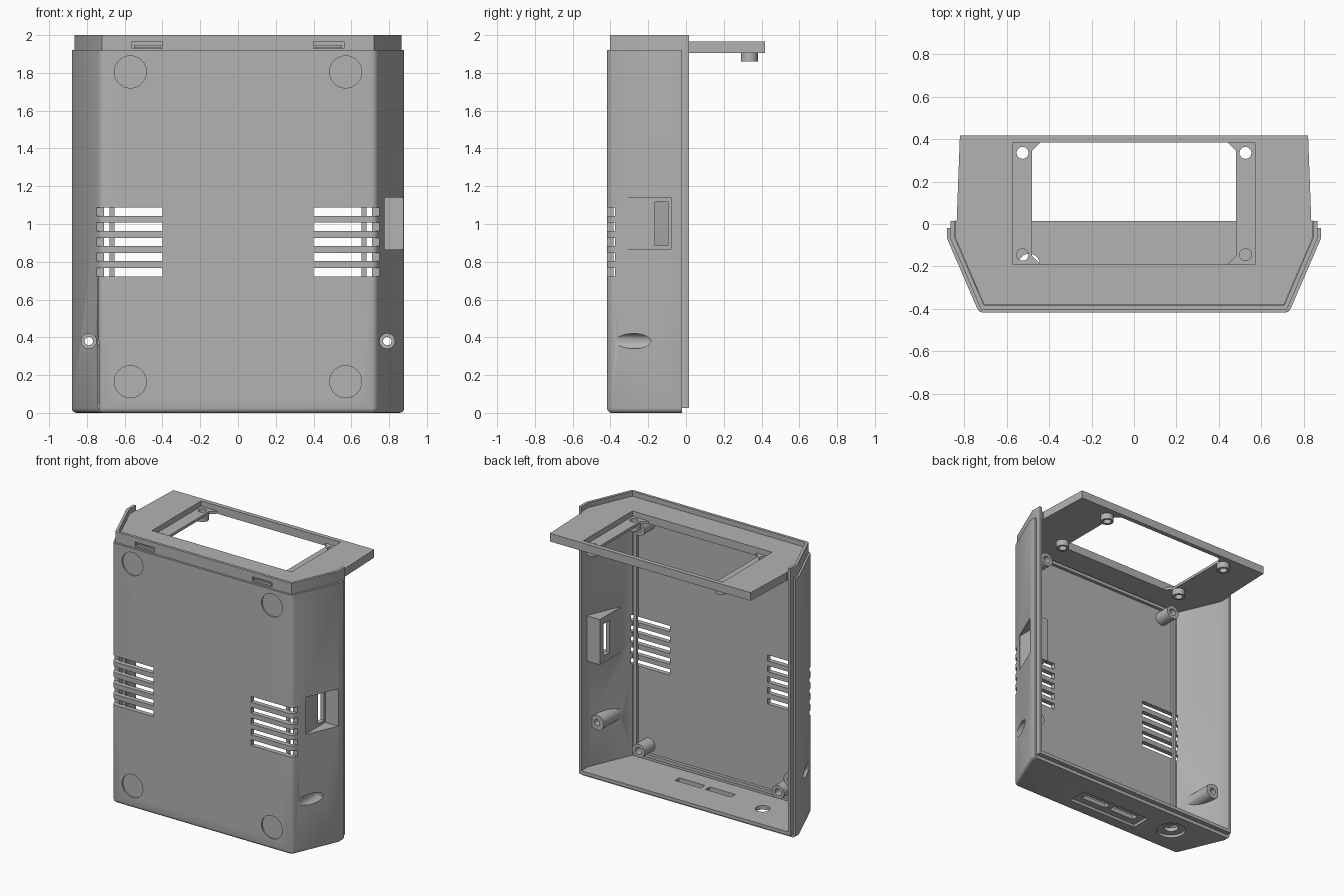
import bpy, bmesh, math
from mathutils import Matrix, Vector

cube = bpy.data.objects.get("Cube")
if cube:
    bpy.data.objects.remove(cube)

gray = bpy.data.materials.new("matte_gray")
gray.use_nodes = True
tone = (0.45, 0.45, 0.45, 1)
gray.diffuse_color = tone
gray.node_tree.nodes["Principled BSDF"].inputs["Base Color"].default_value = tone


def to_object(bm, name):
    bmesh.ops.recalc_face_normals(bm, faces=bm.faces)
    mesh = bpy.data.meshes.new(name)
    bm.to_mesh(mesh)
    bm.free()
    mesh.materials.append(gray)
    obj = bpy.data.objects.new(name, mesh)
    bpy.context.collection.objects.link(obj)
    return obj


def box(x, y, z, name="helper"):
    bm = bmesh.new()
    size = Vector((x[1] - x[0], y[1] - y[0], z[1] - z[0]))
    mid = Vector((sum(x), sum(y), sum(z))) / 2
    bmesh.ops.create_cube(bm, size=1, matrix=Matrix.Translation(mid) @ Matrix.Diagonal(size).to_4x4())
    return to_object(bm, name)


def cylinder(center, radius, span, axis="Y", name="helper"):
    """Cylinder along y or z; center gives the two other coordinates."""
    bm = bmesh.new()
    mid = sum(span) / 2
    if axis == "Y":
        mat = Matrix.Translation((center[0], mid, center[1])) @ Matrix.Rotation(math.pi / 2, 4, "X")
    else:
        mat = Matrix.Translation((center[0], center[1], mid))
    bmesh.ops.create_cone(bm, cap_ends=True, segments=32, radius1=radius, radius2=radius,
                          depth=span[1] - span[0], matrix=mat)
    return to_object(bm, name)


def prism(points, z, name="helper", soften=0):
    """Extrude a plan outline; soften rounds the bottom and front edges."""
    bm = bmesh.new()
    face = bm.faces.new([bm.verts.new((px, py, z[0])) for px, py in points])
    top = bmesh.ops.extrude_face_region(bm, geom=[face])["geom"]
    bmesh.ops.translate(bm, vec=(0, 0, z[1] - z[0]), verts=[v for v in top if isinstance(v, bmesh.types.BMVert)])
    if soften:
        back = max(p[1] for p in points)
        front = min(p[1] for p in points)
        chosen = []
        for e in bm.edges:
            a, b = (v.co for v in e.verts)
            bottom = a.z == b.z == z[0] and min(a.y, b.y) < back - 0.01
            upright = a.z != b.z and max(a.y, b.y) < front + 0.01
            if bottom or upright:
                chosen.append(e)
        bmesh.ops.bevel(bm, geom=chosen, offset=soften, segments=4, profile=0.5, affect="EDGES", clamp_overlap=True)
    return to_object(bm, name)


def combine(target, other, operation):
    mod = target.modifiers.new("combine", "BOOLEAN")
    mod.operation, mod.solver, mod.object = operation, "EXACT", other
    bpy.context.view_layer.update()
    graph = bpy.context.evaluated_depsgraph_get()
    mesh = bpy.data.meshes.new_from_object(target.evaluated_get(graph))
    target.modifiers.clear()
    target.data = mesh
    bpy.data.objects.remove(other)


def outline(inset, back):
    """Half-octagon plan of the case, shrunk evenly by inset."""
    half = [(0.88 - inset, back), (0.88 - inset, -0.07 + 0.208 * inset),
            (0.73 - 0.655 * inset, -0.418 + inset)]
    return half + [(-px, py) for px, py in reversed(half)]


# Case: outer skin, thinner tongue along the open edges, hollow inside
case = prism(outline(0, -0.02), (0, 1.92), "case", soften=0.025)
combine(case, prism(outline(0.015, 0.015), (0.025, 2.0)), "UNION")
combine(case, prism(outline(0.035, 0.5), (0.05, 2.2)), "DIFFERENCE")

# Inner ribs, screw posts, side screw tubes and the switch housing
extras = [box((-0.667, 0.667), (-0.41, -0.36), (z - 0.012, z + 0.012)) for z in (0.09, 1.88)]
for s in (-1, 1):
    extras.append(box(sorted((s * 0.655, s * 0.68)), (-0.41, -0.36), (0.09, 1.88)))
    extras.append(cylinder((s * 0.79, 0.38), 0.055, (-0.5, -0.09)))
    extras += [cylinder((s * 0.57, z), 0.05, (-0.41, -0.26)) for z in (0.165, 1.805)]
extras.append(box((0.74, 0.95), (-0.34, -0.05), (0.835, 1.17)))
for part in extras:
    combine(part, prism(outline(0.022, 0.01), (0.03, 1.9)), "INTERSECT")
    combine(case, part, "UNION")

# Cut-outs: vents, foot recesses, screw holes, latch slots
cuts = []
for s in (-1, 1):
    for row in range(5):
        z = 0.745 + row * 0.08
        cuts.append(box(sorted((s * 0.4, s * 0.75)), (-0.5, -0.375), (z - 0.022, z + 0.022)))
    for z in (0.165, 1.805):
        cuts.append(cylinder((s * 0.57, z), 0.085, (-0.5, -0.408)))
        cuts.append(cylinder((s * 0.57, z), 0.026, (-0.37, -0.2)))
    cuts.append(cylinder((s * 0.79, 0.38), 0.04, (-0.5, -0.14)))
    cuts.append(cylinder((s * 0.79, 0.38), 0.022, (-0.2, 0.1)))
    cuts.append(box(sorted((s * 0.4, s * 0.56)), (-0.5, -0.37), (1.93, 1.965)))
# Switch pocket and its window in the left wall
cuts.append(box((0.77, 1.0), (-0.312, -0.08), (0.865, 1.14)))
cuts.append(box((0.7, 0.8), (-0.165, -0.095), (0.885, 1.12)))
# Connector slots and cable hole in the floor
cuts.append(box((-0.27, 0.31), (-0.32, -0.17), (-0.1, 0.02)))
cuts += [box((x - 0.105, x + 0.105), (-0.27, -0.22), (-0.1, 0.2)) for x in (0.14, -0.11)]
cuts.append(cylinder((-0.494, -0.19), 0.1, (-0.1, 0.02), "Z"))
cuts.append(cylinder((-0.494, -0.19), 0.05, (-0.1, 0.2), "Z"))
for cut in cuts:
    combine(case, cut, "DIFFERENCE")

# Display panel on top, overhanging the back
plan = outline(0.037, 0.0)[1:-1]
half = [(0.82, 0.418), (0.835, 0.017), (0.842, 0.017)]
plan = half + plan + [(-px, py) for px, py in reversed(half)]
panel = prism(plan, (1.905, 1.965), "display_panel")
corners = [(0.525, 0.335), (0.525, -0.145), (-0.525, 0.335), (-0.525, -0.145)]
for c in corners:
    combine(panel, cylinder(c, 0.045, (1.86, 1.92), "Z"), "UNION")
combine(panel, box((-0.57, 0.57), (-0.19, 0.385), (1.925, 2.1)), "DIFFERENCE")
opening = [(0.48, 0.345), (0.44, 0.385), (-0.44, 0.385), (-0.48, 0.345),
           (-0.48, -0.15), (-0.44, -0.19), (0.44, -0.19), (0.48, -0.15)]
combine(panel, prism(opening, (1.8, 2.1)), "DIFFERENCE")
for c in corners:
    combine(panel, cylinder(c, 0.028, (1.8, 2.1), "Z"), "DIFFERENCE")

# Latch tabs reaching into the front slots
for s, side in ((1, "left"), (-1, "right")):
    box(sorted((s * 0.41, s * 0.55)), (-0.392, -0.378), (1.932, 1.948), side + "_latch")

for obj in (case, panel):
    bpy.ops.object.select_all(action="DESELECT")
    obj.select_set(True)
    bpy.context.view_layer.objects.active = obj
    bpy.ops.object.shade_smooth_by_angle(angle=math.radians(30))
